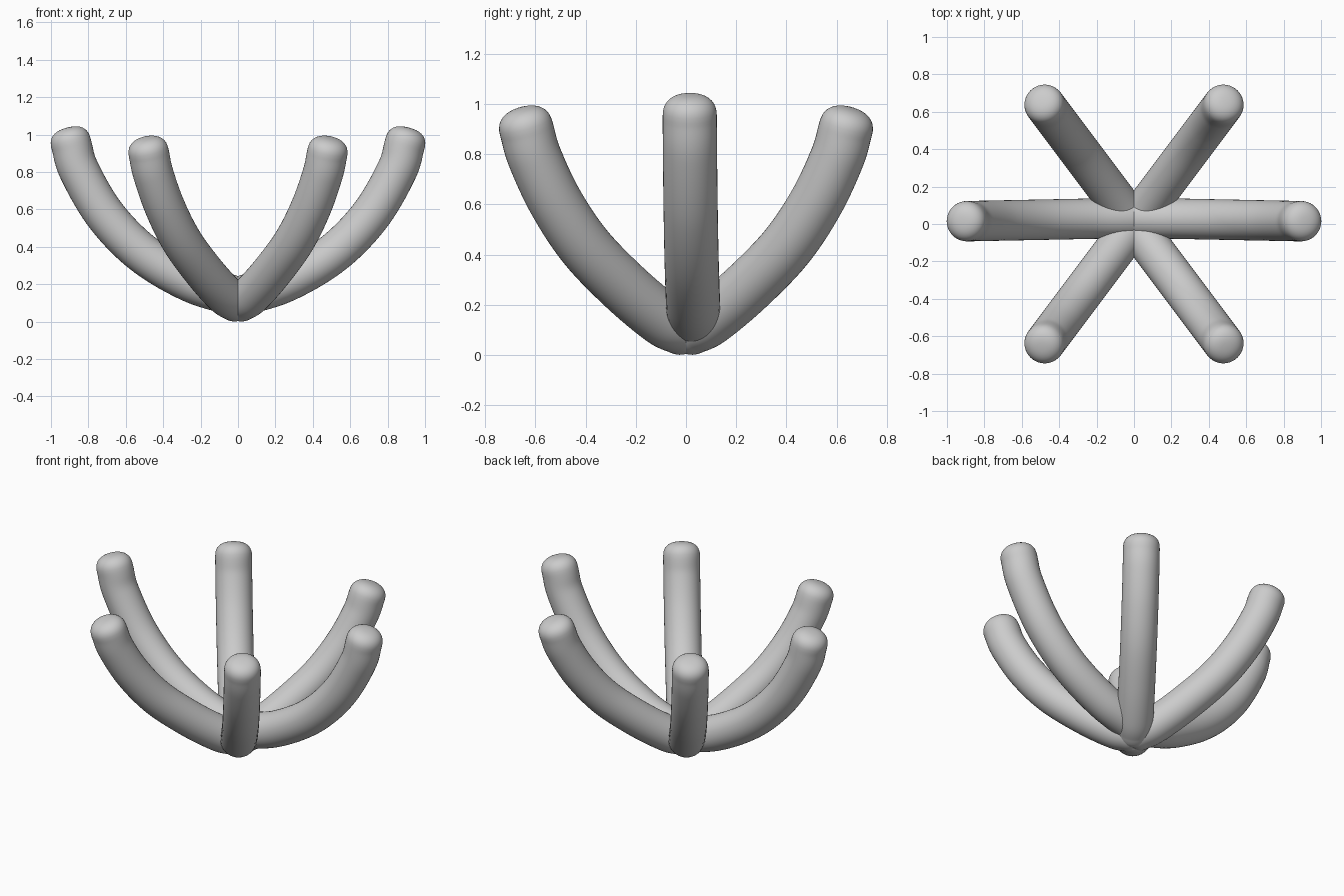
import bpy, bmesh, math
from mathutils import Vector

if "Cube" in bpy.data.objects:
    bpy.data.objects.remove(bpy.data.objects["Cube"])

SIDES = 40


def spline(pts, n=10):
    """Catmull-Rom curve through the points."""
    p = [pts[0] * 2 - pts[1]] + pts + [pts[-1] * 2 - pts[-2]]
    out = []
    for i in range(1, len(p) - 2):
        a, b, c, d = p[i - 1:i + 3]
        for k in range(n):
            t = k / n
            out.append(0.5 * (2 * b + (c - a) * t + (2 * a - 5 * b + 4 * c - d) * t * t
                              + (3 * b - a - 3 * c + d) * t ** 3))
    return out + [pts[-1]]


def arm(name, profile, direction, radius, cap, y_base, y_tip, mirror_y):
    """Round tube swept along a (distance, height) path, with soft blunt ends."""
    d = Vector((direction[0], direction[1], 0)).normalized()
    side = Vector((-d.y, d.x, 0))
    path = []
    last = profile[-1][0]
    for s, z in profile:
        y = y_base + (y_tip - y_base) * s / last
        path.append(d * s + Vector((0, y, z)))
    path = spline(path)
    tans = [(path[min(i + 1, len(path) - 1)] - path[max(i - 1, 0)]).normalized()
            for i in range(len(path))]

    # ring list: centre, tangent, radius
    e = 2 / 2.5
    steps = [math.pi / 2 * k / 10 for k in range(1, 10)]
    caps = [(cap * math.sin(a) ** e, radius * math.cos(a) ** e) for a in steps]
    rings = [(path[0] - tans[0] * h, tans[0], r) for h, r in reversed(caps)]
    rings += [(p, t, radius) for p, t in zip(path, tans)]
    rings += [(path[-1] + tans[-1] * h, tans[-1], r) for h, r in caps]

    bm = bmesh.new()
    loops = []
    for c, t, r in rings:
        up = t.cross(side).normalized()
        sd = up.cross(t).normalized()
        loops.append([bm.verts.new(c + r * (math.cos(a) * sd + math.sin(a) * up))
                      for a in (2 * math.pi * k / SIDES for k in range(SIDES))])
    for a, b in zip(loops, loops[1:]):
        for k in range(SIDES):
            j = (k + 1) % SIDES
            bm.faces.new((a[k], a[j], b[j], b[k]))
    for loop, tip in ((loops[0], path[0] - tans[0] * cap),
                      (loops[-1], path[-1] + tans[-1] * cap)):
        v = bm.verts.new(tip)
        for k in range(SIDES):
            bm.faces.new((loop[k], loop[(k + 1) % SIDES], v))
    bmesh.ops.recalc_face_normals(bm, faces=bm.faces)
    for f in bm.faces:
        f.smooth = True
    mesh = bpy.data.meshes.new(name)
    bm.to_mesh(mesh)
    bm.free()
    ob = bpy.data.objects.new(name, mesh)
    bpy.context.collection.objects.link(ob)
    m = ob.modifiers.new("mirror", 'MIRROR')
    m.use_axis = (True, mirror_y, False)
    m.use_mirror_merge = False


# left and right arms
arm("side_arms",
    [(0.03, 0.14), (0.26, 0.215), (0.51, 0.365), (0.71, 0.57), (0.85, 0.81), (0.892, 0.95)],
    (1, 0), 0.108, 0.09, 0.033, 0.015, False)

# four diagonal arms, front and back
arm("diagonal_arms",
    [(0.03, 0.11), (0.12, 0.145), (0.30, 0.265), (0.50, 0.43), (0.65, 0.61), (0.755, 0.79), (0.795, 0.90)],
    (0.6, 0.8), 0.108, 0.088, 0.0, 0.0, True)
